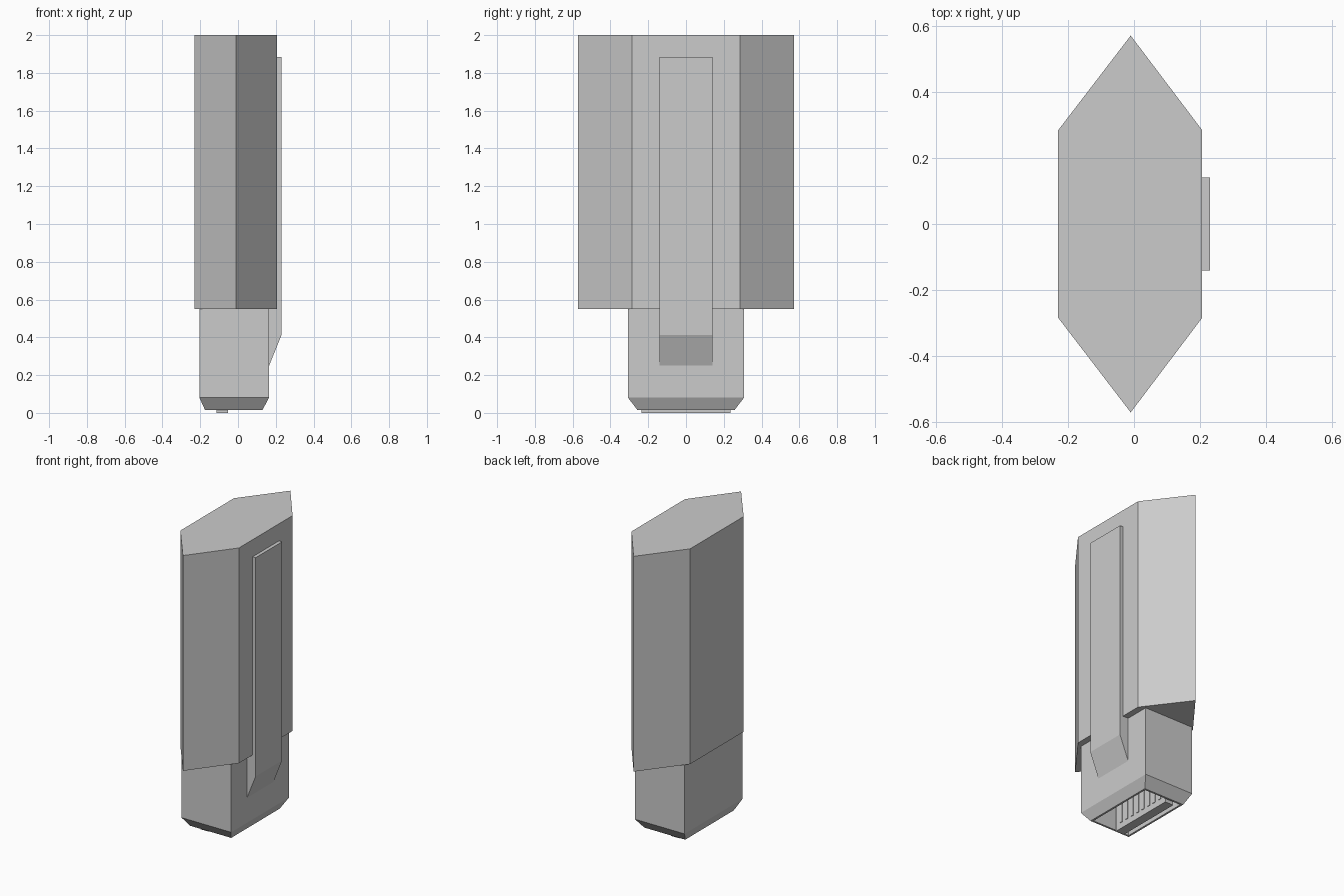
import bpy, bmesh

if "Cube" in bpy.data.objects:
    bpy.data.objects.remove(bpy.data.objects["Cube"])


def loft(name, rings):
    """Skin a stack of matching closed rings and cap both ends."""
    bm = bmesh.new()
    loops = [[bm.verts.new(p) for p in ring] for ring in rings]
    n = len(loops[0])
    for a, b in zip(loops, loops[1:]):
        for i in range(n):
            j = (i + 1) % n
            bm.faces.new((a[i], a[j], b[j], b[i]))
    bm.faces.new(loops[0][::-1])
    bm.faces.new(loops[-1])
    bmesh.ops.recalc_face_normals(bm, faces=bm.faces[:])
    mesh = bpy.data.meshes.new(name)
    bm.to_mesh(mesh)
    bm.free()
    obj = bpy.data.objects.new(name, mesh)
    bpy.context.collection.objects.link(obj)
    return obj


def rect(x0, x1, y, z):
    return [(x0, -y, z), (x1, -y, z), (x1, y, z), (x0, y, z)]


def box(name, x0, x1, y0, y1, z0, z1):
    return loft(name, [[(x0, y0, z), (x1, y0, z), (x1, y1, z), (x0, y1, z)]
                       for z in (z0, z1)])


# Six-sided grip
hexagon = [(-0.23, -0.285), (-0.01, -0.572), (0.207, -0.285),
           (0.207, 0.285), (-0.01, 0.572), (-0.23, 0.285)]
loft("grip_body", [[(x, y, z) for x, y in hexagon] for z in (0.55, 2.0)])

# Hollow plug shell: chamfered outside, thin rim, deep socket
loft("plug_shell", [
    rect(-0.205, 0.165, 0.308, 0.56),
    rect(-0.205, 0.165, 0.308, 0.082),
    rect(-0.175, 0.13, 0.258, 0.016),
    rect(-0.162, 0.117, 0.245, 0.016),
    rect(-0.162, 0.117, 0.245, 0.45),
])

# Latch strip on the right face with a sloping lower end
profile = [(0.15, 0.25), (0.165, 0.25), (0.23, 0.412), (0.23, 1.885), (0.15, 1.885)]
loft("latch_strip", [[(x, y, z) for x, z in profile] for y in (-0.141, 0.141)])

# Tongue inside the socket, with raised contacts
box("contact_tongue", -0.115, -0.052, -0.235, 0.235, 0.0, 0.46)
for i in range(8):
    y = -0.182 + i * 0.052
    box(f"contact_{i + 1}", -0.06, -0.048, y - 0.012, y + 0.012, 0.04, 0.455)
